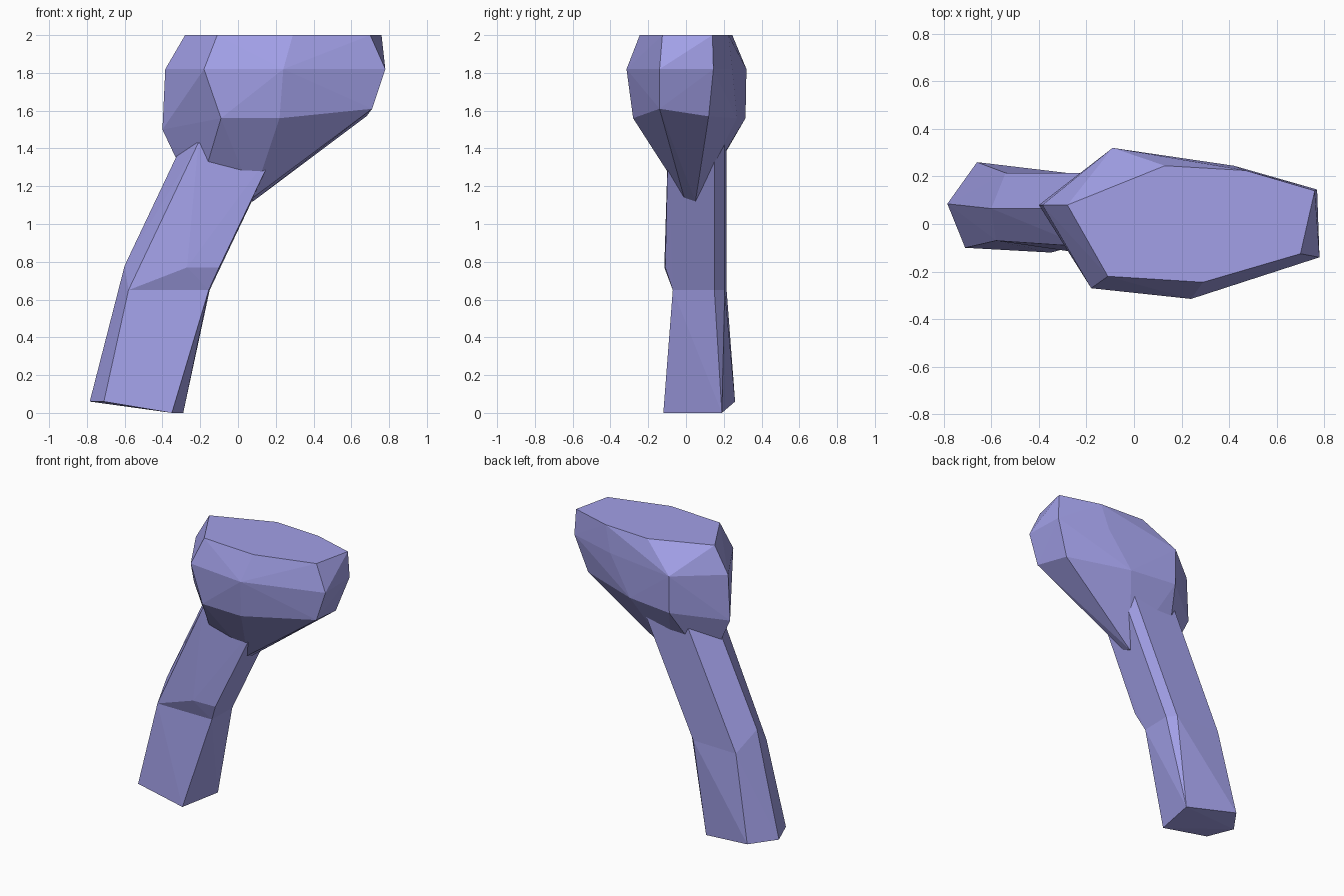
import bpy, bmesh
from mathutils import Vector

if "Cube" in bpy.data.objects:
    bpy.data.objects.remove(bpy.data.objects["Cube"])

paint = bpy.data.materials.new("blue_paint")
paint.diffuse_color = (0.36, 0.35, 0.8, 1)
paint.use_nodes = True
paint.node_tree.nodes["Principled BSDF"].inputs["Base Color"].default_value = paint.diffuse_color


def level(z, outline):
    return [(x, y, z) for x, y in outline]


def faceted_part(name, points):
    # Flat-sided solid wrapped around its cross-sections
    bm = bmesh.new()
    for p in points:
        bm.verts.new(p)
    res = bmesh.ops.convex_hull(bm, input=bm.verts[:])
    loose = [v for v in bm.verts if not v.link_faces]
    bmesh.ops.delete(bm, geom=loose, context='VERTS')
    bmesh.ops.dissolve_limit(bm, angle_limit=0.01, verts=bm.verts[:], edges=bm.edges[:])
    bmesh.ops.recalc_face_normals(bm, faces=bm.faces[:])
    mesh = bpy.data.meshes.new(name)
    bm.to_mesh(mesh)
    bm.free()
    mesh.materials.append(paint)
    ob = bpy.data.objects.new(name, mesh)
    bpy.context.collection.objects.link(ob)
    return ob


# Head: flat top, widest ring, lower ring, narrow keel
top = level(2.0, [(-.28, .08), (-.11, -.22), (.29, -.245), (.70, -.125),
                  (.76, .14), (.47, .225), (.13, .245)])
wide = level(1.82, [(-.385, .08), (-.18, -.27), (.24, -.315), (.78, -.14),
                    (.77, .145), (.42, .245), (-.09, .32)])
lower = [(-.40, .08, 1.5), (-.09, -.27, 1.56), (.22, -.28, 1.56), (.71, -.14, 1.61),
         (.68, .12, 1.57), (.25, .27, 1.56), (-.09, .315, 1.56)]
keel = [(.08, -.01, 1.14), (.08, .05, 1.12), (-.22, .06, 1.12)]
faceted_part("head", top + wide + lower + keel)

# Shared joint between both handle sections
joint = level(.65, [(-.58, -.07), (-.155, -.07), (-.15, .15), (-.20, .205), (-.54, .215)])
ridge = [(-.60, .065, .78)]

# Upper handle: leans toward the head and ends inside it
bulge = [(-.27, -.115, .77), (-.10, -.11, .77)]
lean = Vector((.37, 0, .78))
upper_end = [Vector(p) + lean for p in joint]
upper_end[0].y = upper_end[1].y = -.095
upper_end.append(Vector(ridge[0]) + lean * .83)
faceted_part("upper_handle", joint + ridge + bulge + upper_end)

# Lower handle: flares to a slanted five-sided foot
foot = [(-.785, .085, .06), (-.71, -.10, .06), (-.66, .26, .06),
        (-.35, -.12, 0), (-.29, .19, 0)]
faceted_part("lower_handle", joint + ridge + foot)
